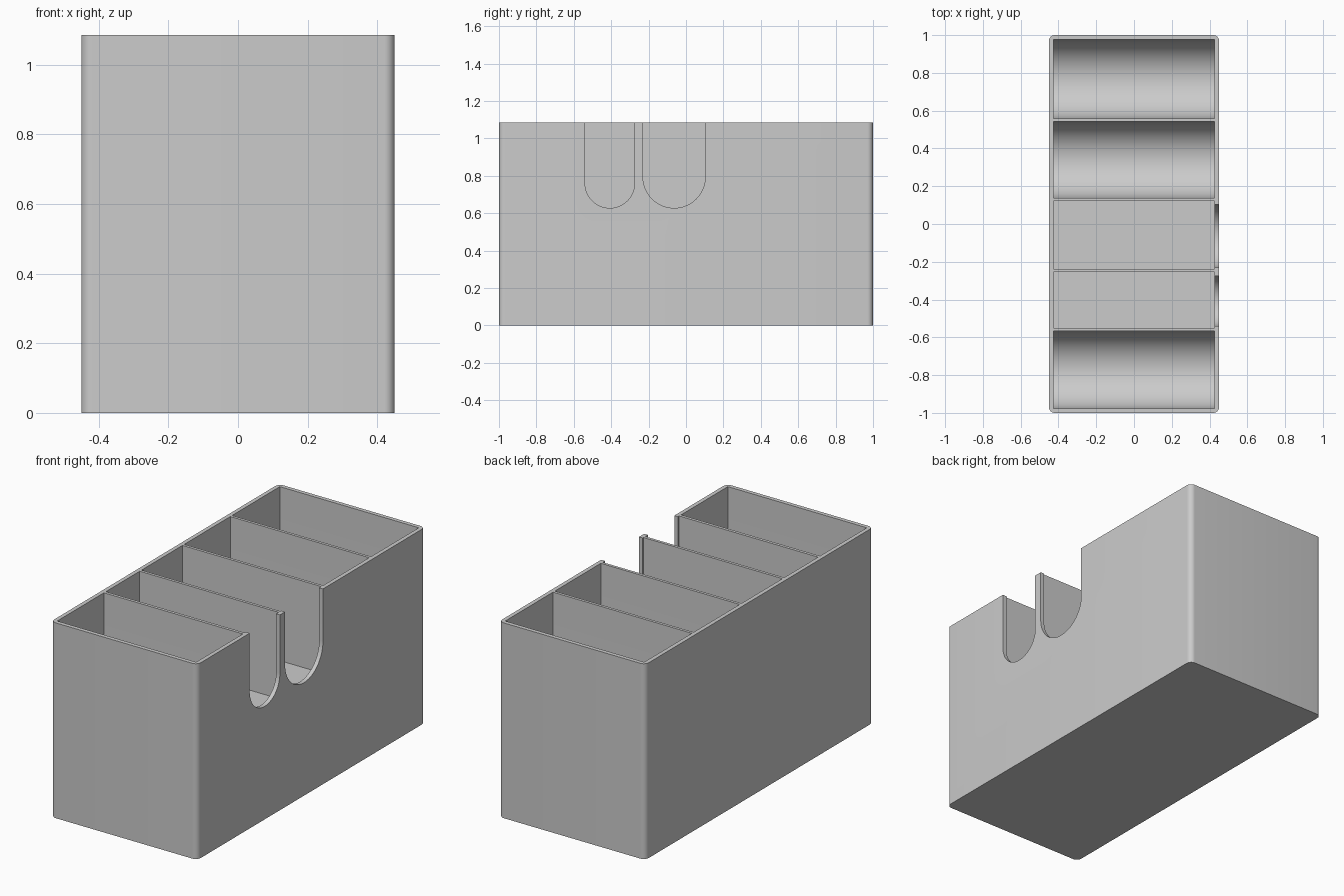
import bpy, bmesh, math

if "Cube" in bpy.data.objects:
    bpy.data.objects.remove(bpy.data.objects["Cube"], do_unlink=True)

WIDTH, DEPTH, HEIGHT = 0.9, 2.0, 1.085
INNER = 0.427          # half width of the compartments
BASE = 0.025           # floor under the round troughs
SHELF = 0.605          # floor of the two shallow slots
NOTCH = 0.628          # lowest point of the finger notches

grey = bpy.data.materials.new("plain grey")
grey.use_nodes = True
grey.diffuse_color = (0.6, 0.6, 0.6, 1)
grey.node_tree.nodes["Principled BSDF"].inputs["Base Color"].default_value = (0.6, 0.6, 0.6, 1)


def make_object(name, bm):
    bmesh.ops.recalc_face_normals(bm, faces=bm.faces)
    mesh = bpy.data.meshes.new(name)
    bm.to_mesh(mesh)
    bm.free()
    mesh.materials.append(grey)
    obj = bpy.data.objects.new(name, mesh)
    bpy.context.collection.objects.link(obj)
    return obj


def channel(name, y0, y1, floor, x0, x1, rounded):
    """Solid running along x with a round or flat bottom, open past the rim."""
    top = HEIGHT + 0.1
    mid, r = (y0 + y1) / 2, (y1 - y0) / 2
    if rounded:
        n = 40
        low = [(mid - r * math.cos(math.pi * i / n),
                floor + r - r * math.sin(math.pi * i / n)) for i in range(n + 1)]
    else:
        low = [(y0, floor), (y1, floor)]
    profile = [(y0, top)] + low + [(y1, top)]
    bm = bmesh.new()
    face = bm.faces.new([bm.verts.new((x0, y, z)) for y, z in profile])
    side = bmesh.ops.extrude_face_region(bm, geom=[face])["geom"]
    bmesh.ops.translate(bm, vec=(x1 - x0, 0, 0),
                        verts=[v for v in side if isinstance(v, bmesh.types.BMVert)])
    return make_object(name, bm)


# Outer block with rounded upright corners
bm = bmesh.new()
bmesh.ops.create_cube(bm, size=1)
for v in bm.verts:
    v.co = (v.co.x * WIDTH, v.co.y * DEPTH, (v.co.z + 0.5) * HEIGHT)
upright = [e for e in bm.edges if abs(e.verts[0].co.z - e.verts[1].co.z) > 0.5]
bmesh.ops.bevel(bm, geom=upright, offset=0.03, segments=8, profile=0.5, affect='EDGES')
box = make_object("divided_box", bm)

# Compartments from front to back: start, end, floor, round bottom
compartments = [
    (-0.977, -0.567, BASE, True),
    (-0.55, -0.253, SHELF, False),
    (-0.237, 0.122, SHELF, False),
    (0.138, 0.542, BASE, True),
    (0.558, 0.977, BASE, True),
]
cutters = [channel("compartment_cutter", y0, y1, z, -INNER, INNER, rounded)
           for y0, y1, z, rounded in compartments]

# Finger notches through the +x wall of the shallow slots
for y0, y1 in ((-0.54, -0.275), (-0.23, 0.103)):
    cutters.append(channel("notch_cutter", y0, y1, NOTCH, 0.4, 0.5, True))

# Carve the block, then drop the cutters
bpy.ops.object.select_all(action='DESELECT')
bpy.context.view_layer.objects.active = box
box.select_set(True)
for cutter in cutters:
    mod = box.modifiers.new("carve", 'BOOLEAN')
    mod.operation = 'DIFFERENCE'
    mod.solver = 'EXACT'
    mod.object = cutter
    bpy.ops.object.modifier_apply(modifier=mod.name)
    bpy.data.objects.remove(cutter, do_unlink=True)

bpy.ops.object.shade_smooth_by_angle(angle=math.radians(30))
